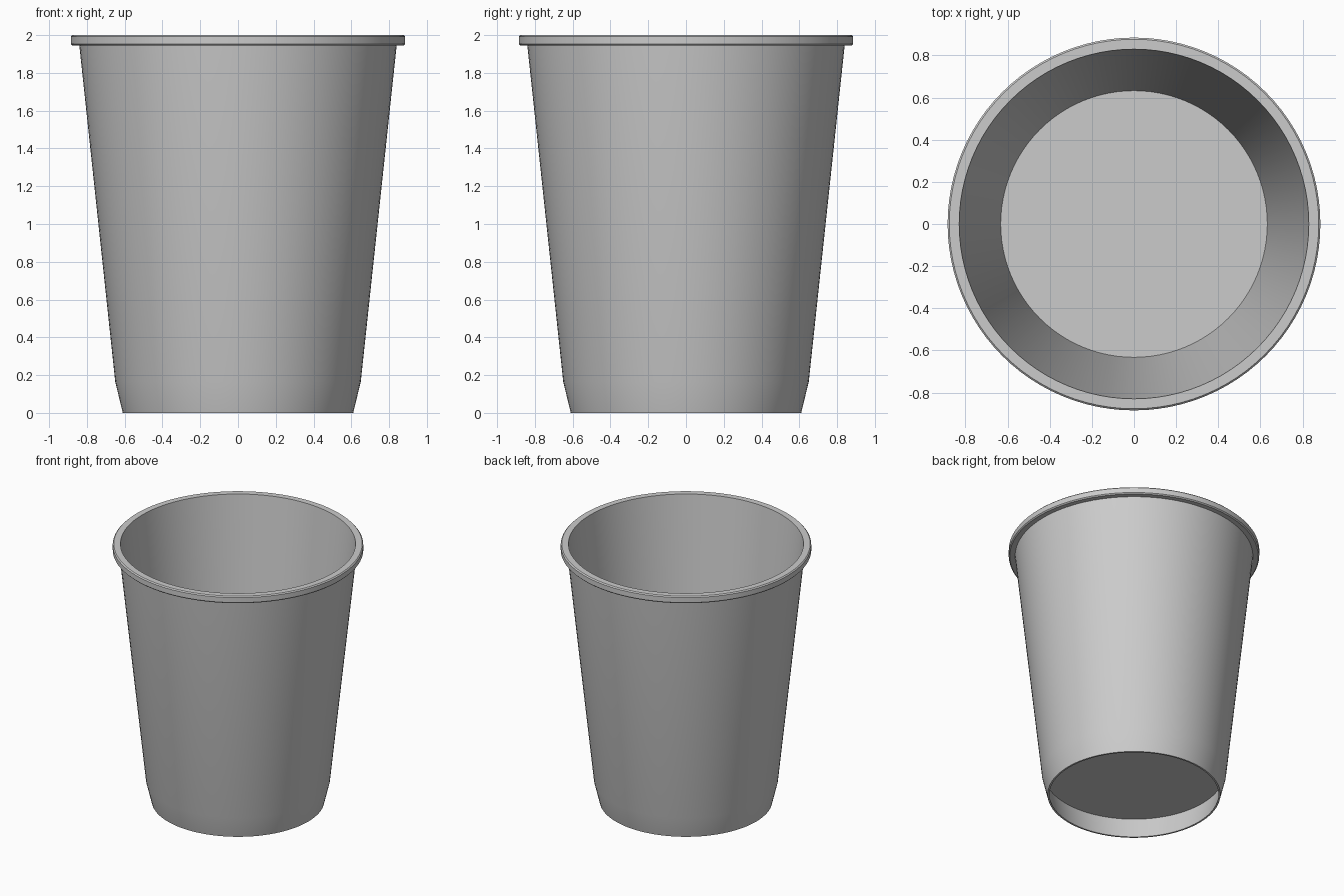
import bpy, bmesh, math

if "Cube" in bpy.data.objects:
    bpy.data.objects.remove(bpy.data.objects["Cube"])

# Plain grey cup material
grey = bpy.data.materials.new("plain_grey")
grey.diffuse_color = (0.6, 0.6, 0.6, 1)
grey.use_nodes = True
grey.node_tree.nodes["Principled BSDF"].inputs["Base Color"].default_value = grey.diffuse_color


def lathe(name, profile, steps=96):
    """Spin an (radius, height) profile around z into a smooth object."""
    bm = bmesh.new()
    verts = [bm.verts.new((r, 0, z)) for r, z in profile]
    edges = [bm.edges.new(pair) for pair in zip(verts, verts[1:])]
    bmesh.ops.spin(bm, geom=verts + edges, cent=(0, 0, 0), axis=(0, 0, 1),
                   angle=math.tau, steps=steps, use_duplicate=False)
    bmesh.ops.remove_doubles(bm, verts=bm.verts, dist=1e-4)
    bmesh.ops.recalc_face_normals(bm, faces=bm.faces)
    mesh = bpy.data.meshes.new(name)
    bm.to_mesh(mesh)
    bm.free()
    mesh.materials.append(grey)
    obj = bpy.data.objects.new(name, mesh)
    bpy.context.collection.objects.link(obj)
    bpy.ops.object.select_all(action='DESELECT')
    obj.select_set(True)
    bpy.context.view_layer.objects.active = obj
    bpy.ops.object.shade_smooth_by_angle(angle=math.radians(40))
    # crisp crease between foot and wall
    return obj


# One closed shell: recessed underside, foot, wall, rolled rim, inside, floor
lathe("cup", [
    (0, 0.165), (0.633, 0.165),                    # underside of floor
    (0.597, 0), (0.61, 0),                         # foot ring
    (0.65, 0.165), (0.84, 1.945),                  # foot and tapered wall
    (0.877, 1.945), (0.885, 1.953),                # rim lip
    (0.885, 1.992), (0.877, 2.0), (0.83, 2.0),
    (0.633, 0.175), (0, 0.175),                    # inside wall and floor
])
